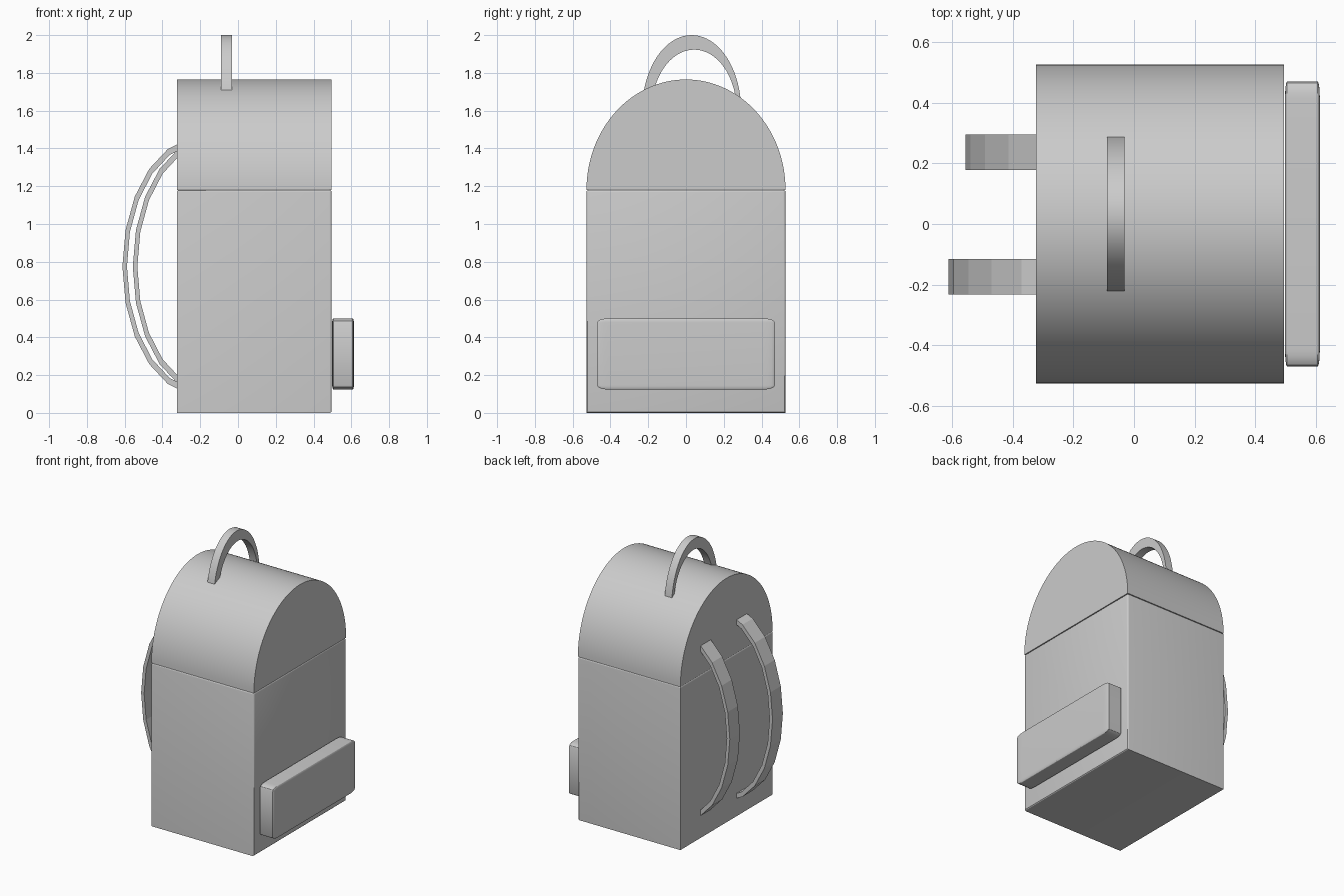
import bpy
import bmesh
from math import sin, cos, pi, radians

cube = bpy.data.objects.get("Cube")
if cube:
    bpy.data.objects.remove(cube, do_unlink=True)

GREY = (0.6, 0.6, 0.6, 1)
fabric = bpy.data.materials.new("grey_fabric")
fabric.use_nodes = True
fabric.diffuse_color = GREY
fabric.node_tree.nodes["Principled BSDF"].inputs["Base Color"].default_value = GREY


def finish(name, bm, smooth=True):
    bmesh.ops.recalc_face_normals(bm, faces=bm.faces)
    mesh = bpy.data.meshes.new(name)
    bm.to_mesh(mesh)
    bm.free()
    mesh.materials.append(fabric)
    obj = bpy.data.objects.new(name, mesh)
    bpy.context.collection.objects.link(obj)
    if smooth:
        bpy.ops.object.select_all(action='DESELECT')
        obj.select_set(True)
        bpy.context.view_layer.objects.active = obj
        bpy.ops.object.shade_smooth_by_angle(angle=radians(30))
    return obj


def box(low, high):
    bm = bmesh.new()
    bmesh.ops.create_cube(bm, size=1)
    for v in bm.verts:
        v.co = [a + (c + 0.5) * (b - a) for a, b, c in zip(low, high, v.co)]
    return bm


def arc(centre, radii, start, end, steps):
    angles = [start + (end - start) * i / steps for i in range(steps + 1)]
    return [(centre[0] + radii[0] * cos(t), centre[1] + radii[1] * sin(t)) for t in angles]


def band(outer, inner, place, low, high):
    """Solid strip between two matching arcs, extruded from low to high."""
    bm = bmesh.new()
    rings = [[bm.verts.new(place(p, w)) for p, w in
              ((o, low), (o, high), (i, high), (i, low))] for o, i in zip(outer, inner)]
    for a, b in zip(rings, rings[1:]):
        for k in range(4):
            n = (k + 1) % 4
            bm.faces.new((a[k], a[n], b[n], b[k]))
    bm.faces.new(rings[0])
    bm.faces.new(rings[-1])
    return bm


BACK, FRONT, HALF, SEAM = -0.324, 0.496, 0.527, 1.18

# Main body: softened rim, pocket-side corners and lower pocket-side edge
bm = box((BACK, -HALF, 0), (FRONT, HALF, SEAM))
soft = [e for e in bm.edges if all(v.co.z > 1 for v in e.verts)
        or all(v.co.x > 0 for v in e.verts)]
bmesh.ops.bevel(bm, geom=soft, offset=0.012, segments=3, profile=0.5, affect='EDGES')
finish("main_body", bm)

# Arched lid
bm = bmesh.new()
profile = arc((0, SEAM), (HALF, 0.585), 0, pi, 64)
ends = [[bm.verts.new((x, y, z)) for y, z in profile] for x in (BACK, FRONT)]
for end in ends:
    bm.faces.new(end)
count = len(profile)
for i in range(count):
    j = (i + 1) % count
    bm.faces.new((ends[0][i], ends[0][j], ends[1][j], ends[1][i]))
finish("arched_lid", bm)

# Pocket: rounded before stretching, so corners are widest along its length
bm = box((-0.5, -0.5, -0.5), (0.5, 0.5, 0.5))
bmesh.ops.bevel(bm, geom=bm.edges[:], offset=0.06, segments=4, profile=0.5, affect='EDGES')
for v in bm.verts:
    v.co = (0.556 + v.co.x * 0.115, v.co.y * 0.94, 0.312 + v.co.z * 0.376)
finish("pocket", bm)

# Carry handle, thickest at the crown
finish("carry_handle", band(
    arc((0.03, 1.6), (0.262, 0.4), 0, pi, 40),
    arc((0.043, 1.6), (0.225, 0.323), 0, pi, 40),
    lambda p, x: (x, p[0], p[1]), -0.089, -0.032))

# Shoulder straps, one set slightly deeper than the other
for name, x, low, high in (("shoulder_strap_near", -0.2, -0.233, -0.115),
                           ("shoulder_strap_far", -0.145, 0.179, 0.295)):
    finish(name, band(
        arc((x, 0.775), (0.412, 0.684), pi / 2 + pi / 22, 3 * pi / 2 - pi / 22, 10),
        arc((x, 0.775), (0.388, 0.65), pi / 2 + pi / 22, 3 * pi / 2 - pi / 22, 10),
        lambda p, y: (p[0], y, p[1]), low, high), smooth=False)
